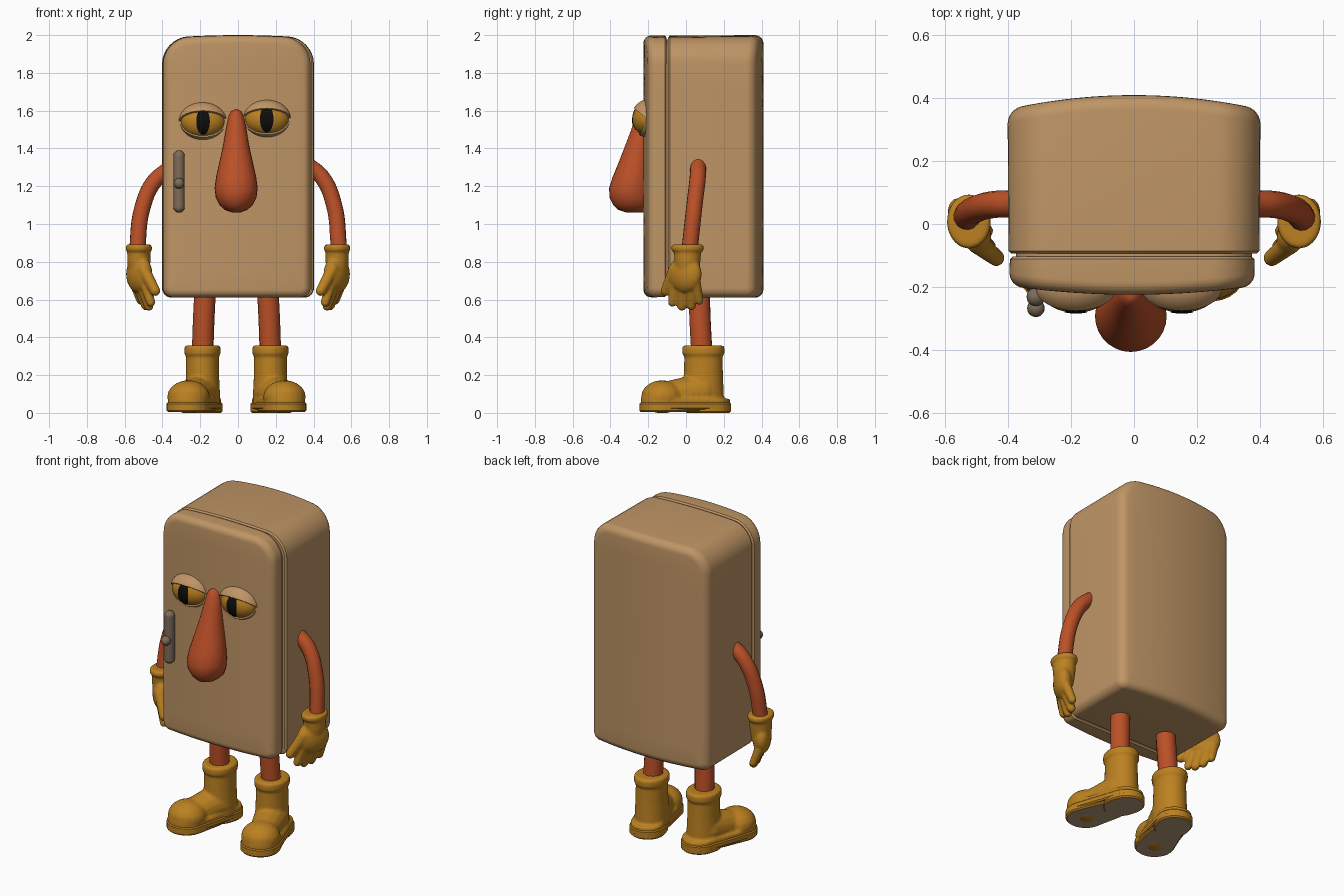
import bpy, bmesh, math
from mathutils import Vector, Matrix

if "Cube" in bpy.data.objects:
    bpy.data.objects.remove(bpy.data.objects["Cube"])


def material(name, rgb):
    m = bpy.data.materials.new(name)
    m.diffuse_color = (*rgb, 1)
    m.use_nodes = True
    m.node_tree.nodes["Principled BSDF"].inputs["Base Color"].default_value = m.diffuse_color
    return m


TAN = material("tan enamel", (0.52, 0.30, 0.13))
ORANGE = material("orange skin", (0.50, 0.08, 0.02))
OCHRE = material("ochre leather", (0.50, 0.22, 0.015))
GREY = material("grey metal", (0.21, 0.15, 0.10))
BLACK = material("black", (0.004, 0.004, 0.004))
SOLE = material("sole brown", (0.45, 0.31, 0.19))


def finish(name, bm, mats, angle=40, remesh=0):
    bmesh.ops.recalc_face_normals(bm, faces=bm.faces)
    me = bpy.data.meshes.new(name)
    bm.to_mesh(me)
    bm.free()
    ob = bpy.data.objects.new(name, me)
    bpy.context.collection.objects.link(ob)
    for m in mats:
        me.materials.append(m)
    bpy.ops.object.select_all(action='DESELECT')
    ob.select_set(True)
    bpy.context.view_layer.objects.active = ob
    if remesh:
        mod = ob.modifiers.new("blend", 'REMESH')
        mod.mode = 'VOXEL'
        mod.voxel_size = remesh
        mod.use_smooth_shade = True
        sm = ob.modifiers.new("soften", 'SMOOTH')
        sm.iterations = 5
    else:
        bpy.ops.object.shade_smooth_by_angle(angle=math.radians(angle))
    return ob


def loft(bm, rings):
    vr = [[bm.verts.new(p) for p in r] for r in rings]
    n = len(vr[0])
    for a, b in zip(vr, vr[1:]):
        for i in range(n):
            j = (i + 1) % n
            bm.faces.new((a[i], a[j], b[j], b[i]))
    bm.faces.new(vr[0])
    bm.faces.new(vr[-1])


def ball(bm, c, r, seg=20):
    bmesh.ops.create_uvsphere(bm, u_segments=seg, v_segments=seg // 2, radius=1,
                              matrix=Matrix.Translation(c) @ Matrix.Diagonal((*r, 1)))


def limb(bm, a, b, ra, rb):
    # tapered capsule between two points
    a, b = Vector(a), Vector(b)
    rot = (b - a).to_track_quat('Z', 'Y').to_matrix().to_4x4()
    bmesh.ops.create_cone(bm, cap_ends=True, segments=16, radius1=ra, radius2=rb,
                          depth=(b - a).length, matrix=Matrix.Translation((a + b) / 2) @ rot)
    ball(bm, a, (ra,) * 3, 16)
    ball(bm, b, (rb,) * 3, 16)


def tube(name, pts, radius, mat):
    cu = bpy.data.curves.new(name, 'CURVE')
    cu.dimensions = '3D'
    cu.bevel_depth, cu.bevel_resolution, cu.use_fill_caps = radius, 5, True
    sp = cu.splines.new('BEZIER')
    sp.bezier_points.add(len(pts) - 1)
    for bp, p in zip(sp.bezier_points, pts):
        bp.co = p
        bp.handle_left_type = bp.handle_right_type = 'AUTO'
    cu.materials.append(mat)
    ob = bpy.data.objects.new(name, cu)
    bpy.context.collection.objects.link(ob)
    bpy.ops.object.select_all(action='DESELECT')
    ob.select_set(True)
    bpy.context.view_layer.objects.active = ob
    bpy.ops.object.convert(target='MESH')
    bpy.ops.object.shade_smooth_by_angle(angle=math.radians(50))


def outline(hw, z0, z1, rt, rb, crown=0.017):
    # rounded cabinet outline, large top corners, small bottom corners
    pts = []
    for cx, cz, r, a0 in ((hw - rt, z1 - rt, rt, 0), (rt - hw, z1 - rt, rt, 90),
                          (rb - hw, z0 + rb, rb, 180), (hw - rb, z0 + rb, rb, 270)):
        arc = [(cx + r * math.cos(math.radians(a0 + 11.25 * i)),
                cz + r * math.sin(math.radians(a0 + 11.25 * i))) for i in range(9)]
        if pts:
            (px, pz), (qx, qz) = pts[-1], arc[0]
            pts += [(px + (qx - px) * k / 8, pz + (qz - pz) * k / 8) for k in range(1, 8)]
        pts += arc
    (px, pz), (qx, qz) = pts[-1], pts[0]
    pts += [(px + (qx - px) * k / 8, pz + (qz - pz) * k / 8) for k in range(1, 8)]
    return [(x, z + crown * (1 - (x / hw) ** 2) * max(0, (z - z0) / (z1 - z0)) ** 8)
            for x, z in pts]


def shell(name, cx, hw, z0, z1, steps, y_end, bulge, r, mat=TAN):
    # steps: plain rings (y, inset); then a rounded edge and a bulged end face
    def ring(y, d, s=1, b=0):
        zc = (z0 + z1) / 2
        return [(cx + x * s, y + b * (1 - (x * s / hw) ** 2), zc + (z - zc) * s)
                for x, z in outline(hw - d, z0 + d, z1 - d, 0.135 - d, 0.05 - d * 0.8)]
    sgn = 1 if bulge > 0 else -1
    rings = [ring(y, d) for y, d in steps]
    for i in range(7):
        a = math.radians(15 * i)
        rings.append(ring(y_end - sgn * r * (1 - math.sin(a)), r * (1 - math.cos(a)), 1, bulge))
    rings += [ring(y_end, r, s, bulge) for s in (0.85, 0.65, 0.45, 0.25, 0.05)]
    bm = bmesh.new()
    loft(bm, rings)
    finish(name, bm, [mat])


# Cabinet, door and the seal between them
shell("cabinet", 0, 0.402, 0.61, 1.983, [(-0.094, 0.03), (-0.094, 0.012), (-0.086, 0.003)],
      0.365, 0.045, 0.045)
shell("door", -0.006, 0.39, 0.612, 1.981, [(-0.104, 0.03), (-0.104, 0.01), (-0.112, 0.001)],
      -0.197, -0.028, 0.04)
bm = bmesh.new()
loft(bm, [[(x, y, z) for x, z in outline(0.375, 0.63, 1.96, 0.12, 0.04)] for y in (-0.12, -0.08)])
finish("door_seal", bm, [TAN])

# Nose
bm = bmesh.new()
rings = []
for z, w, yf in ((1.605, 0.012, -0.235), (1.597, 0.027, -0.25), (1.57, 0.04, -0.265),
                 (1.50, 0.054, -0.29), (1.42, 0.068, -0.32), (1.33, 0.088, -0.355),
                 (1.25, 0.106, -0.388), (1.19, 0.114, -0.407), (1.14, 0.108, -0.405),
                 (1.10, 0.088, -0.385), (1.075, 0.06, -0.36), (1.062, 0.025, -0.32)):
    yb = -0.18 if z > 1.08 else -0.22
    rings.append([(-0.01 + w * math.cos(a), (yf + yb) / 2 + (yb - yf) / 2 * math.sin(a), z)
                  for a in (math.tau * i / 28 for i in range(28))])
loft(bm, rings)
finish("nose", bm, [ORANGE], 60)


def lid(name, c, r, normal):
    # part of an ellipsoid on the positive side of a tilted plane
    bm = bmesh.new()
    bmesh.ops.create_uvsphere(bm, u_segments=36, v_segments=20, radius=1)
    bmesh.ops.bisect_plane(bm, geom=bm.verts[:] + bm.edges[:] + bm.faces[:],
                           plane_co=(0, 0, 0), plane_no=normal, clear_inner=True)
    bmesh.ops.holes_fill(bm, edges=[e for e in bm.edges if e.is_boundary], sides=0)
    bm.transform(Matrix.Translation(c) @ Matrix.Diagonal((*r, 1)))
    finish(name, bm, [TAN])


# Eyes
for side, ex, ez in (("left", -0.185, 1.543), ("right", 0.152, 1.556)):
    c = Vector((ex, -0.205, ez))
    bm = bmesh.new()
    ball(bm, c, (0.117, 0.077, 0.088), 36)
    finish(side + "_eyeball", bm, [OCHRE])
    lid(side + "_upper_lid", c, (0.128, 0.086, 0.102), (0, math.tan(math.radians(34)), 1))
    lid(side + "_lower_lid", c, (0.123, 0.083, 0.098), (0, math.tan(math.radians(58)), -1))
    bm = bmesh.new()
    rings = []
    for s in (1, 0.75, 0.5, 0.25, 0.02):
        ring = []
        for i in range(28):
            a = math.tau * i / 28
            x, z = 0.036 * s * math.cos(a), 0.072 * s * math.sin(a)
            y = -0.080 * math.sqrt(1 - (x / 0.120) ** 2 - (z / 0.091) ** 2)
            ring.append(c + Vector((x, y, z)))
        rings.append(ring)
    loft(bm, rings)
    bm.faces.ensure_lookup_table()
    bmesh.ops.delete(bm, geom=[f for f in bm.faces if len(f.verts) == 28][:1], context='FACES_ONLY')
    finish(side + "_pupil", bm, [BLACK])

# Door handle
bm = bmesh.new()
limb(bm, (-0.312, -0.232, 1.09), (-0.312, -0.232, 1.36), 0.03, 0.03)
limb(bm, (-0.312, -0.2, 1.215), (-0.312, -0.25, 1.215), 0.02, 0.02)
ball(bm, (-0.312, -0.268, 1.215), (0.028,) * 3)
finish("door_handle", bm, [GREY])


def ring_at(cx, cy, z, rx, ry, n=32):
    return [(cx + rx * math.cos(math.tau * i / n), cy + ry * math.sin(math.tau * i / n), z)
            for i in range(n)]


def stadium(c0, r0, c1, r1, z):
    # outline of a foot: heel circle joined to toe circle
    d = Vector(c1) - Vector(c0)
    a0 = math.atan2(d.y, d.x)
    pts = []
    for c, r, start in ((c1, r1, a0 - math.pi / 2), (c0, r0, a0 + math.pi / 2)):
        pts += [(c[0] + r * math.cos(start + math.pi * i / 14),
                 c[1] + r * math.sin(start + math.pi * i / 14), z) for i in range(15)]
    return pts


# Arms, gloves, legs and boots
for side, s, dz, off in (("left", -1, -0.012, -0.01), ("right", 1, 0.012, -0.006)):
    tube(side + "_arm", [(s * x, y, z + dz) for x, y, z in (
        (0.37, 0.065, 1.30), (0.445, 0.062, 1.235), (0.508, 0.045, 1.09), (0.535, 0.02, 0.86))],
         0.043, ORANGE)

    bm = bmesh.new()  # glove with flared cuff, palm, thumb and four fingers
    loft(bm, [ring_at(0.525, 0.008, z, rx, ry) for z, rx, ry in (
        (0.892, 0.058, 0.075), (0.885, 0.070, 0.086), (0.862, 0.070, 0.086),
        (0.85, 0.061, 0.072), (0.80, 0.062, 0.068), (0.72, 0.05, 0.06))])
    palm = Matrix.Translation((0.523, -0.005, 0.735)) @ Matrix.Rotation(math.radians(-32), 4, 'Z')
    bmesh.ops.create_uvsphere(bm, u_segments=24, v_segments=14, radius=1,
                              matrix=palm @ Matrix.Diagonal((0.055, 0.098, 0.1, 1)))
    for root, tip, r in (((0.50, -0.06, 0.76), (0.438, -0.108, 0.645), 0.027),
                         ((0.492, -0.055, 0.69), (0.462, -0.072, 0.585), 0.024),
                         ((0.51, -0.02, 0.68), (0.472, -0.022, 0.565), 0.025),
                         ((0.53, 0.018, 0.68), (0.488, 0.028, 0.568), 0.025),
                         ((0.548, 0.05, 0.69), (0.515, 0.07, 0.595), 0.023)):
        limb(bm, root, tip, r * 1.25, r)
    bm.transform(Matrix.Diagonal((s, 1, 1, 1)))
    finish(side + "_glove", bm, [OCHRE], remesh=0.007)

    tube(side + "_leg", [(s * 0.165 + off, 0.07, 0.63), (s * 0.172 + off, 0.075, 0.48),
                         (s * 0.178 + off, 0.085, 0.30)], 0.057, ORANGE)

    place = Matrix.Translation((off, 0, 0)) @ Matrix.Diagonal((s, 1, 1, 1))
    heel, toe = (0.176, 0.135), (0.254, -0.132)
    bm = bmesh.new()  # boot upper
    loft(bm, [ring_at(0.178, 0.092, z, rx, ry) for z, rx, ry in (
        (0.358, 0.083, 0.098), (0.35, 0.096, 0.112), (0.312, 0.096, 0.112), (0.30, 0.087, 0.101),
        (0.20, 0.088, 0.104), (0.10, 0.093, 0.108), (0.03, 0.094, 0.11))])
    loft(bm, [stadium(heel, 0.098, toe, 0.108, z) for z in (0.03, 0.075)])
    ball(bm, (0.252, -0.125, 0.085), (0.113, 0.113, 0.088))
    limb(bm, (0.185, 0.08, 0.11), (0.245, -0.10, 0.085), 0.10, 0.082)
    bm.transform(place)
    finish(side + "_boot", bm, [OCHRE], remesh=0.008)

    bm = bmesh.new()  # sole with raised arch between heel and tread
    mid0, mid1 = (0.187, 0.10), (0.208, 0.015)
    for c0, r0, c1, r1, z0 in ((heel, 0.104, toe, 0.114, 0.018), (heel, 0.104, mid0, 0.104, 0.0),
                               (mid1, 0.10, toe, 0.114, 0.004)):
        loft(bm, [stadium(c0, r0 - d, c1, r1 - d, z) for z, d in (
            (z0, 0.008), (z0 + 0.008, 0), (0.048, 0), (0.054, 0.006))])
    bm.transform(place)
    bmesh.ops.recalc_face_normals(bm, faces=bm.faces)
    for f in bm.faces:
        f.material_index = int(f.normal.z < -0.9)
    finish(side + "_sole", bm, [OCHRE, SOLE])
